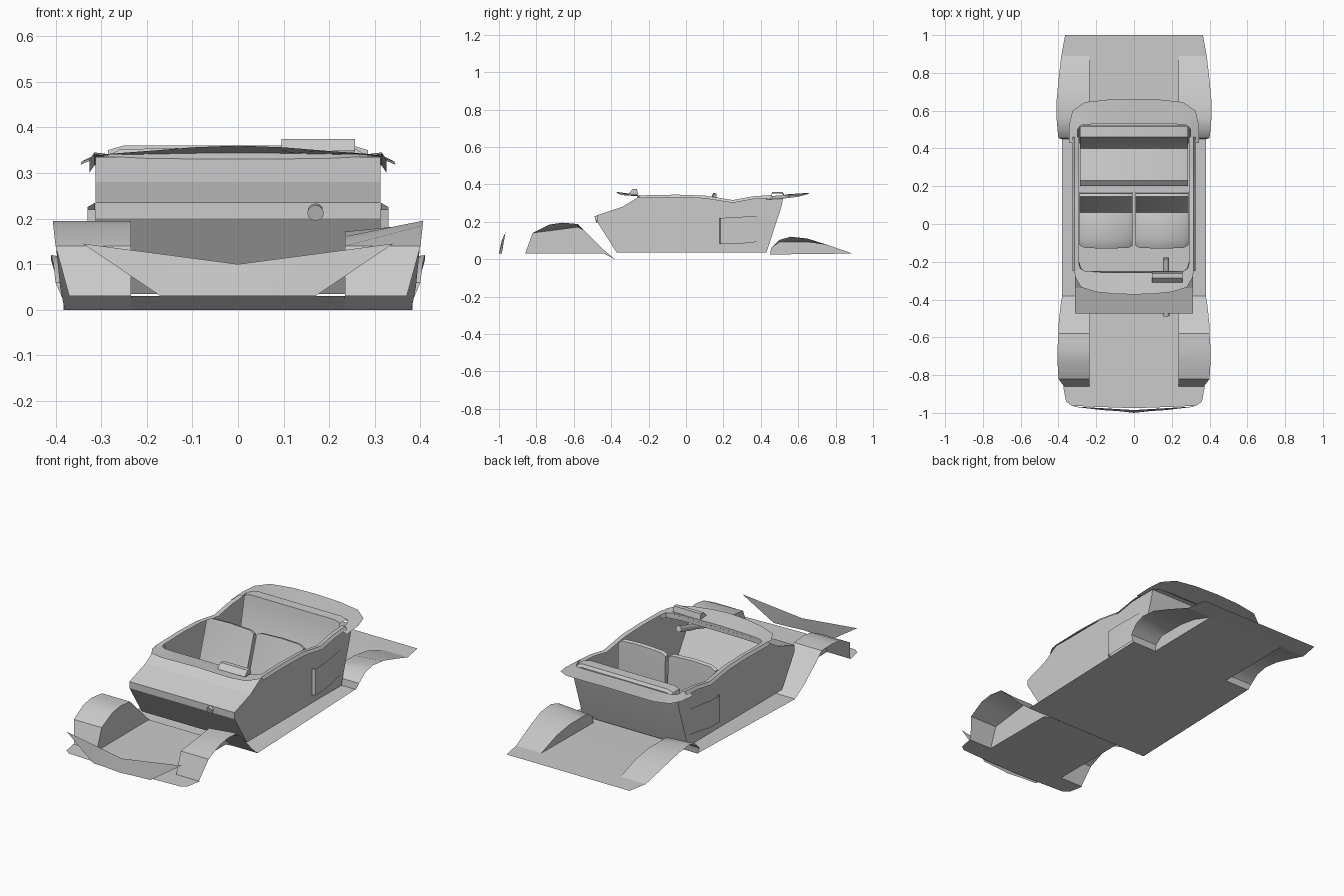
import bpy, math
from mathutils import Vector

if "Cube" in bpy.data.objects:
    bpy.data.objects.remove(bpy.data.objects["Cube"])


def mesh(name, verts, faces, angle=30):
    me = bpy.data.meshes.new(name)
    me.from_pydata([tuple(v) for v in verts], [], faces)
    me.update()
    ob = bpy.data.objects.new(name, me)
    bpy.context.collection.objects.link(ob)
    bpy.ops.object.select_all(action='DESELECT')
    ob.select_set(True)
    bpy.context.view_layer.objects.active = ob
    bpy.ops.object.shade_smooth_by_angle(angle=math.radians(angle))
    return ob


def loft(name, rows, caps=False, angle=30):
    """Skin a sheet through rows of equally many points."""
    n = len(rows[0])
    verts = [p for r in rows for p in r]
    faces = [(i * n + j, i * n + j + 1, (i + 1) * n + j + 1, (i + 1) * n + j)
             for i in range(len(rows) - 1) for j in range(n - 1)]
    if caps:
        faces += [tuple(range(n))[::-1], tuple(range(len(verts) - n, len(verts)))]
    return mesh(name, verts, faces, angle)


def sheet(name, profile, x0, x1, caps=False, angle=30):
    """Sweep a (y, z) profile across x."""
    return loft(name, [[(x, y, z) for y, z in profile] for x in (x0, x1)], caps, angle)


def both(points):
    """Extend a half row (outer x first, ending at x=0) to the other side."""
    return points + [(-x, y, z) for x, y, z in points[-2::-1]]


# floor pan
FLOOR = [(-.86, .03), (-.42, .03), (-.38, 0), (.45, .025), (.89, .03)]


def floor_z(y):
    for (a, za), (b, zb) in zip(FLOOR, FLOOR[1:]):
        if y <= b:
            return za + (zb - za) * (y - a) / (b - a)
    return .03


sheet("floor_centre", FLOOR, -.235, .235)
loft("floor_front", [both([(.33, -.962, .03), (.2, -.968, .03), (0, -.975, .03)]),
                     both([(.36, -.94, .03), (.22, -.94, .03), (0, -.94, .03)]),
                     both([(.375, -.86, .03), (.235, -.86, .03), (0, -.86, .03)])])
loft("floor_rear", [both([(.385, .89, .03), (.235, .89, .03), (0, .89, .03)]),
                    both([(.365, 1, .03), (.235, 1, .03), (0, 1, .03)])])

# wheel arches: (y, outer x, outer z)
FRONT_ARCH = [(-.86, .37, .03), (-.82, .40, .14), (-.73, .405, .185), (-.66, .405, .195),
              (-.58, .40, .188), (-.54, .40, .15), (-.44, .39, .05), (-.38, .38, 0)]
REAR_ARCH = [(.45, .385, .025), (.455, .40, .06), (.5, .405, .103), (.56, .41, .12),
             (.65, .41, .11), (.76, .40, .075), (.89, .385, .03)]
for side, s in (("left", -1), ("right", 1)):
    for end, arch in (("front", FRONT_ARCH), ("rear", REAR_ARCH)):
        inner = []
        for y, xo, zo in arch:
            zi = zo
            if end == "rear":
                zi = max(floor_z(y), min(zo, .092))
            elif s > 0:
                zi = min(zo, .14 + max(0, y + .82) * .13)
            inner.append((s * .235, y, zi))
        outer = [(s * xo, y, zo) for y, xo, zo in arch]
        loft(f"{end}_arch_{side}", [inner, outer], angle=35)
        loft(f"{end}_arch_wall_{side}",
             [inner, [(s * .235, y, floor_z(y)) for y, _, _ in arch]])
    sheet(f"sill_{side}", [(-.38, 0), (.45, .025)], s * .235, s * .382)

# front lip
loft("front_lip", [both([(.34, -.965, .145), (.17, -.975, .1225), (0, -.985, .10)]),
                   both([(.17, -.985, .03), (.09, -.99, .03), (0, -1, .03)])])

# cabin shell
WALL = [(-.37, .035), (-.475, .20), (-.475, .235), (-.34, .28), (-.25, .335), (.10, .335),
        (.25, .31), (.36, .33), (.52, .33), (.51, .28), (.43, .035)]
for side, s in (("left", -1), ("right", 1)):
    mesh(f"cabin_side_{side}", [(s * .312, y, z) for y, z in WALL], [tuple(range(len(WALL)))])
    # thin capping along the side top edge
    top = [(-.25, .338), (-.05, .342), (.10, .337), (.25, .313), (.36, .333), (.46, .34)]
    loft(f"side_rim_{side}", [[(s * .292, y, z) for y, z in top],
                              [(s * .315, y, z + .003) for y, z in top],
                              [(s * .325, y, z - .012) for y, z in top]])
    # raised quarter panel
    loft(f"quarter_panel_{side}", [[(s * .312, .18, .08), (s * .312, .18, .22)],
                                   [(s * .33, .185, .08), (s * .33, .185, .22)],
                                   [(s * .33, .27, .08), (s * .33, .27, .225)],
                                   [(s * .313, .45, .10), (s * .313, .45, .235)]])
sheet("firewall", [(-.37, .035), (-.475, .20), (-.475, .235)], -.312, .312)
sheet("cowl", [(-.475, .235), (-.34, .28), (-.25, .335)], -.312, .312, angle=5)
sheet("rear_wall", [(.52, .33), (.51, .28), (.43, .035)], -.312, .312)

# dash top, bowed forward
loft("dash_top", [both([(.318, -.22, .335), (.312, -.28, .338), (.28, -.335, .342),
                        (.2, -.36, .348), (.1, -.37, .356), (0, -.373, .36)]),
                  both([(.295, -.20, .338), (.285, -.235, .34), (.26, -.25, .34),
                        (.2, -.255, .341), (.1, -.257, .343), (0, -.258, .344)]),
                  both([(.29, -.20, .32), (.28, -.235, .315), (.26, -.25, .31),
                        (.2, -.255, .31), (.1, -.257, .31), (0, -.258, .31)])])

# rear deck, bowed backward
loft("rear_deck", [both([(.30, .43, .337), (.30, .5, .34), (.28, .525, .342),
                         (.2, .53, .344), (.1, .53, .345), (0, .53, .346)]),
                   both([(.345, .43, .318), (.343, .53, .325), (.325, .60, .334),
                         (.26, .645, .345), (.14, .658, .352), (0, .66, .355)])])

# instrument hood
sheet("instrument_hood", [(-.31, .348), (-.285, .374), (-.262, .374), (-.255, .345)],
      .095, .257, caps=True)

# steering column
a, b = Vector((.17, -.18, .305)), Vector((.17, -.485, .212))
quat = (b - a).to_track_quat('Z', 'Y')
rings = []
for t, r in ((0, .016), (.3, .016), (.45, .012), (.75, .012), (1, .018)):
    rings.append([a.lerp(b, t) + quat @ Vector((r * math.cos(k * math.pi / 6),
                 r * math.sin(k * math.pi / 6), 0)) for k in range(13)])
loft("steering_column", rings, caps=True)

# front seats, slightly rounded towards the sides
SEAT = [(-.125, .04), (-.13, .11), (-.08, .135), (.06, .115), (.085, .17), (.135, .325),
        (.145, .355), (.162, .35), (.165, .32), (.17, .04)]
for side, s in (("left", -1), ("right", 1)):
    rows = []
    for x, inset, drop in ((.008, .015, .02), (.03, .003, .006), (.15, 0, 0),
                           (.26, .003, .004), (.288, .018, .02)):
        rows.append([(s * x, y + (inset if y < -.05 else 0),
                      z - (drop if z > .1 else 0)) for y, z in SEAT])
    loft(f"front_seat_{side}", rows, caps=True, angle=40)

# rear bench
BENCH = [(.205, .04), (.20, .12), (.23, .145), (.40, .12), (.42, .15), (.455, .33),
         (.46, .36), (.515, .36), (.525, .345)]
loft("rear_seat", [[(x, y, z - d) for y, z in BENCH]
                   for x, d in ((-.285, .01), (-.25, 0), (0, 0), (.25, 0), (.285, .01))])
